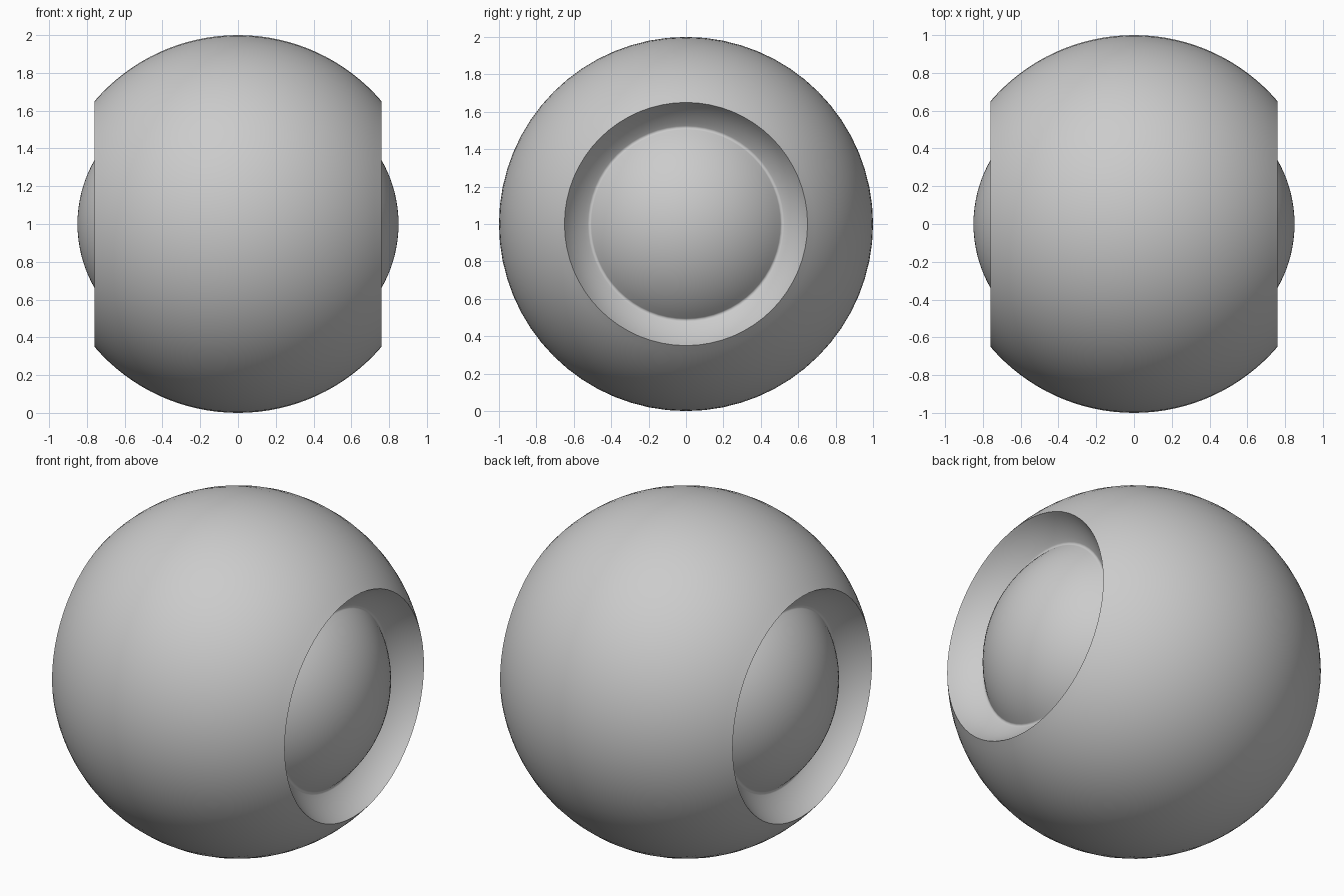
import bpy, bmesh
from math import sin, cos, pi, radians, asin, acos, sqrt

if "Cube" in bpy.data.objects:
    bpy.data.objects.remove(bpy.data.objects["Cube"])

SEG = 64      # steps around the x axis
CUT = 0.76    # where the ball is sliced on each side


def arc(cx, cr, rad, a0, a1, n):
    """Points (x, radius) on a circular arc, angles measured from +x."""
    return [(cx + rad * cos(a0 + (a1 - a0) * i / n),
             cr + rad * sin(a0 + (a1 - a0) * i / n)) for i in range(n + 1)]


def bezier(p0, p1, p2, n):
    return [tuple((1 - t) ** 2 * a + 2 * t * (1 - t) * b + t * t * c
                  for a, b, c in zip(p0, p1, p2))
            for t in (i / n for i in range(n + 1))]


def lathe_x(name, profile, centre_z):
    """Revolve an (x, radius) profile around the x axis into a closed solid."""
    bm = bmesh.new()
    rings = [[bm.verts.new((x, r * sin(2 * pi * k / SEG),
                            centre_z + r * cos(2 * pi * k / SEG)))
              for k in range(SEG)] for x, r in profile]
    for a, b in zip(rings, rings[1:]):
        for k in range(SEG):
            j = (k + 1) % SEG
            bm.faces.new((a[k], a[j], b[j], b[k]))
    bmesh.ops.remove_doubles(bm, verts=bm.verts, dist=1e-5)
    bmesh.ops.recalc_face_normals(bm, faces=bm.faces)
    mesh = bpy.data.meshes.new(name)
    bm.to_mesh(mesh)
    bm.free()
    ob = bpy.data.objects.new(name, mesh)
    bpy.context.collection.objects.link(ob)
    bpy.context.view_layer.objects.active = ob
    ob.select_set(True)
    bpy.ops.object.shade_smooth_by_angle(angle=radians(30))
    ob.select_set(False)
    return ob


# domed lens, from its tip out to its base
LENS_R, LENS_X = 0.68, 0.17
lens = arc(LENS_X, 0, LENS_R, 0, asin(0.505 / LENS_R), 14)
# small fillet where the lens meets the socket
fillet = arc(0.635, 0.516, 0.015, radians(228), radians(143), 6)
# concave socket wall up to the sharp rim
rim = (CUT, sqrt(1 - CUT * CUT))
socket = bezier(fillet[-1], (0.678, 0.603), rim, 8)
# outer ball, rim to middle
ball = arc(0, 0, 1, acos(CUT), pi / 2, 16)

half = lens + fillet[1:] + socket[1:] + ball[1:]
other_half = [(-x, r) for x, r in reversed(half[:-1])]
lathe_x("ball_with_side_lenses", half + other_half, 1.0)
